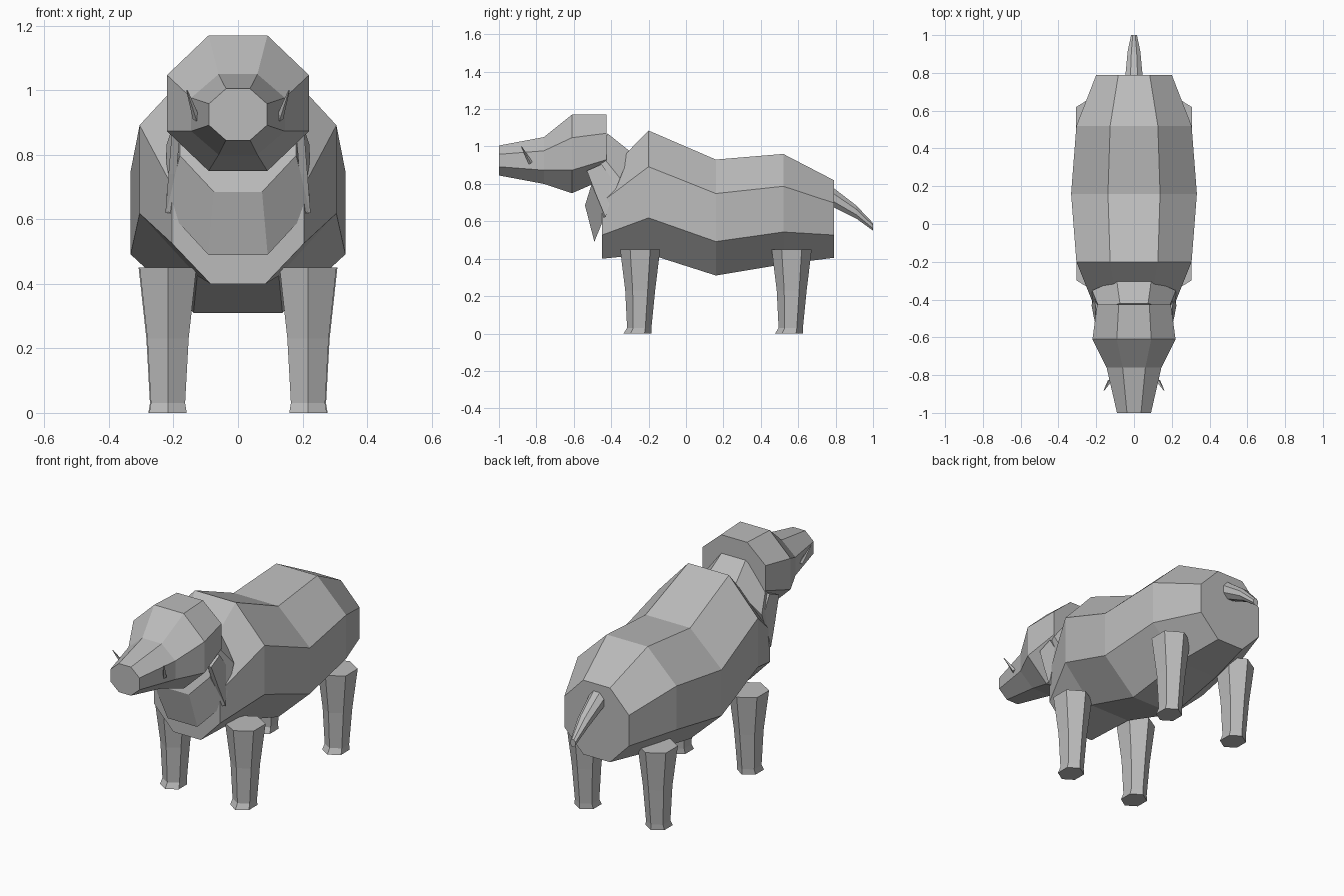
import bpy, bmesh, math
from mathutils import Vector

cube = bpy.data.objects.get("Cube")
if cube:
    bpy.data.objects.remove(cube, do_unlink=True)

grey = bpy.data.materials.new("plain grey")
grey.use_nodes = True
colour = (0.5, 0.5, 0.5, 1)
grey.diffuse_color = colour
grey.node_tree.nodes["Principled BSDF"].inputs["Base Color"].default_value = colour


def loft(name, rings):
    """Skin a closed tube through rings of points and cap both ends."""
    bm = bmesh.new()
    loops = [[bm.verts.new(p) for p in ring] for ring in rings]
    n = len(loops[0])
    for a, b in zip(loops, loops[1:]):
        for i in range(n):
            j = (i + 1) % n
            bm.faces.new((a[i], a[j], b[j], b[i]))
    bm.faces.new(loops[0][::-1])
    bm.faces.new(loops[-1])
    bmesh.ops.recalc_face_normals(bm, faces=bm.faces)
    mesh = bpy.data.meshes.new(name)
    bm.to_mesh(mesh)
    bm.free()
    mesh.materials.append(grey)
    obj = bpy.data.objects.new(name, mesh)
    bpy.context.collection.objects.link(obj)
    return obj


def octagon(y0, z0, y1, z1, half):
    """Octagon from its lowest (y0, z0) to its highest (y1, z1) edge."""
    ring = []
    for i in range(8):
        a = math.radians(22.5 + 45 * i)
        s = 1 / math.cos(math.radians(22.5))
        t = 0.5 + 0.5 * s * math.sin(a)
        ring.append((half * s * math.cos(a), y0 + t * (y1 - y0), z0 + t * (z1 - z0)))
    return ring


def upright(sections):
    return [octagon(y, low, y, high, half) for y, low, high, half in sections]


# Torso: y, bottom, top, half width
loft("body", upright([
    (-0.45, 0.40, 0.83, 0.205), (-0.20, 0.425, 1.085, 0.305),
    (0.16, 0.31, 0.93, 0.333), (0.52, 0.37, 0.96, 0.305),
    (0.79, 0.405, 0.82, 0.20)]))

# Head and muzzle
loft("head", upright([
    (-1.0, 0.845, 1.005, 0.09), (-0.76, 0.80, 1.05, 0.145),
    (-0.61, 0.75, 1.17, 0.22), (-0.425, 0.83, 1.17, 0.195)]))

# Tilted neck
loft("neck", [octagon(-0.49, 0.49, -0.295, 0.97, 0.222),
              octagon(-0.54, 0.685, -0.42, 1.07, 0.18)])

# Drooping tail
loft("tail", upright([
    (0.76, 0.69, 0.80, 0.048), (0.91, 0.615, 0.685, 0.034),
    (1.0, 0.55, 0.59, 0.016)]))


def leg(name, x, y):
    # height, half width, half depth, forward shift
    rings = []
    for z, w, d, shift in [(0, 0.058, 0.075, -0.014), (0.03, 0.053, 0.065, -0.005),
                           (0.23, 0.064, 0.08, 0), (0.45, 0.088, 0.107, 0)]:
        ring = []
        for i in range(6):
            a = math.radians(30 + 60 * i)
            ring.append((x + w * math.cos(a) / math.cos(math.radians(30)),
                         y + shift + d * math.sin(a), z))
        rings.append(ring)
    loft(name, rings)


ear_outline = [(-0.53, 0.87), (-0.45, 0.905), (-0.40, 0.83),
               (-0.41, 0.70), (-0.43, 0.62), (-0.48, 0.74)]

for side, s in (("left", 1), ("right", -1)):
    leg("front_leg_" + side, s * 0.217, -0.245)
    leg("hind_leg_" + side, s * 0.22, 0.565)

    # Thin hanging ear
    loft("ear_" + side, [[(s * (x + 0.08 * (0.87 - z)), y, z) for y, z in ear_outline]
                         for x in (0.18, 0.205)])

    # Small spike on the muzzle
    base, tip = Vector((s * 0.128, -0.83, 0.91)), Vector((s * 0.158, -0.88, 1.0))
    corners = [Vector((s * 0.012, 0, 0)), Vector((0, 0.01, 0.006)),
               Vector((s * -0.012, 0, 0)), Vector((0, -0.01, -0.006))]
    loft("muzzle_spike_" + side, [[base + c for c in corners],
                                  [tip + c * 0.2 for c in corners]])
